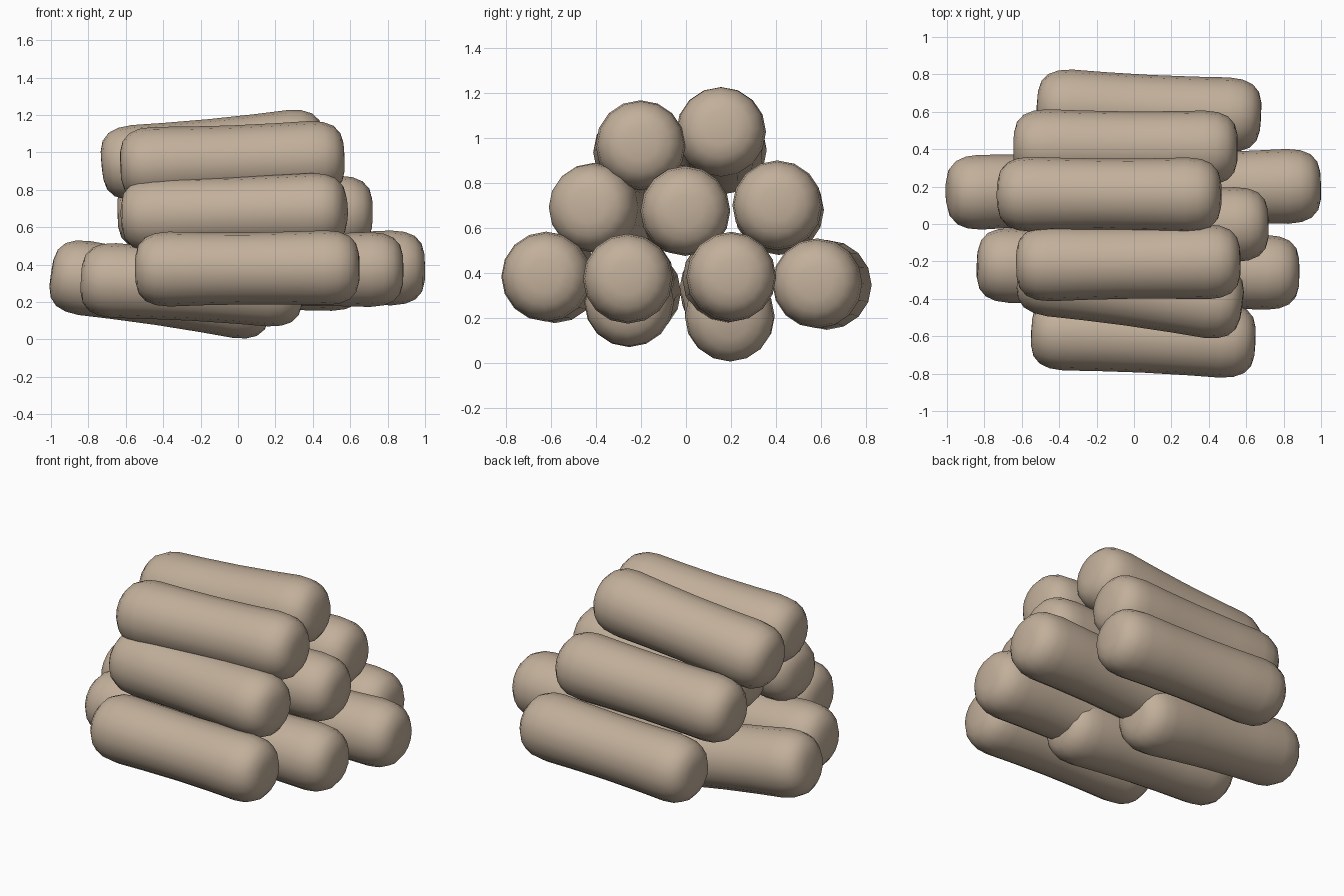
import bpy, math
from mathutils import Vector

if "Cube" in bpy.data.objects:
    bpy.data.objects.remove(bpy.data.objects["Cube"])

tan = bpy.data.materials.new("tan")
tan.diffuse_color = (0.54, 0.43, 0.325, 1)
tan.use_nodes = True
tan.node_tree.nodes["Principled BSDF"].inputs["Base Color"].default_value = tan.diffuse_color

SIDES = 16
# lengthwise profile: (position along half length 0..1, radius), slight waist in the middle
HALF = [(0, 0.192), (0.4, 0.195), (0.7, 0.2), (0.82, 0.192),
        (0.91, 0.17), (0.97, 0.13), (0.995, 0.075)]
PROFILE = [(-t, r) for t, r in reversed(HALF[1:])] + HALF


def roll(name, start, end):
    """Rounded sausage-shaped log between two end points."""
    a, b = Vector(start), Vector(end)
    half = (b - a).length / 2
    verts, faces = [], []
    for t, r in PROFILE:
        for i in range(SIDES):
            ang = 2 * math.pi * i / SIDES
            verts.append((r * math.cos(ang), r * math.sin(ang), t * half))
    for j in range(len(PROFILE) - 1):
        for i in range(SIDES):
            k = (i + 1) % SIDES
            faces.append((j * SIDES + i, j * SIDES + k,
                          (j + 1) * SIDES + k, (j + 1) * SIDES + i))
    # domed end caps
    n = len(verts)
    verts += [(0, 0, -half), (0, 0, half)]
    top = (len(PROFILE) - 1) * SIDES
    for i in range(SIDES):
        k = (i + 1) % SIDES
        faces.append((n, k, i))
        faces.append((n + 1, top + i, top + k))
    mesh = bpy.data.meshes.new(name)
    mesh.from_pydata(verts, [], faces)
    mesh.materials.append(tan)
    mesh.shade_smooth()
    obj = bpy.data.objects.new(name, mesh)
    obj.location = (a + b) / 2
    obj.rotation_euler = (b - a).to_track_quat('Z', 'Y').to_euler()
    bpy.context.collection.objects.link(obj)


# bottom layer
roll("bottom_log_front", (-0.55, -0.575, 0.375), (0.65, -0.63, 0.385))
roll("bottom_log_front_right", (-0.31, -0.25, 0.37), (0.885, -0.26, 0.375))
roll("bottom_log_front_left", (-0.84, -0.215, 0.325), (0.35, -0.26, 0.26))
roll("bottom_log_back_right", (-0.19, 0.18, 0.37), (1.0, 0.205, 0.385))
roll("bottom_log_back_left", (-1.0, 0.165, 0.355), (0.18, 0.20, 0.18))
roll("bottom_log_back", (-0.52, 0.635, 0.345), (0.68, 0.575, 0.355))
# middle layer
roll("middle_log_front", (-0.62, -0.27, 0.66), (0.58, -0.435, 0.695))
roll("middle_log_centre", (-0.48, -0.02, 0.68), (0.72, 0.0, 0.675))
roll("middle_log_back", (-0.645, 0.415, 0.675), (0.555, 0.405, 0.705))
# top layer
roll("top_log_front", (-0.63, -0.215, 0.93), (0.57, -0.20, 0.975))
roll("top_log_back", (-0.73, 0.16, 0.93), (0.465, 0.155, 1.045))
